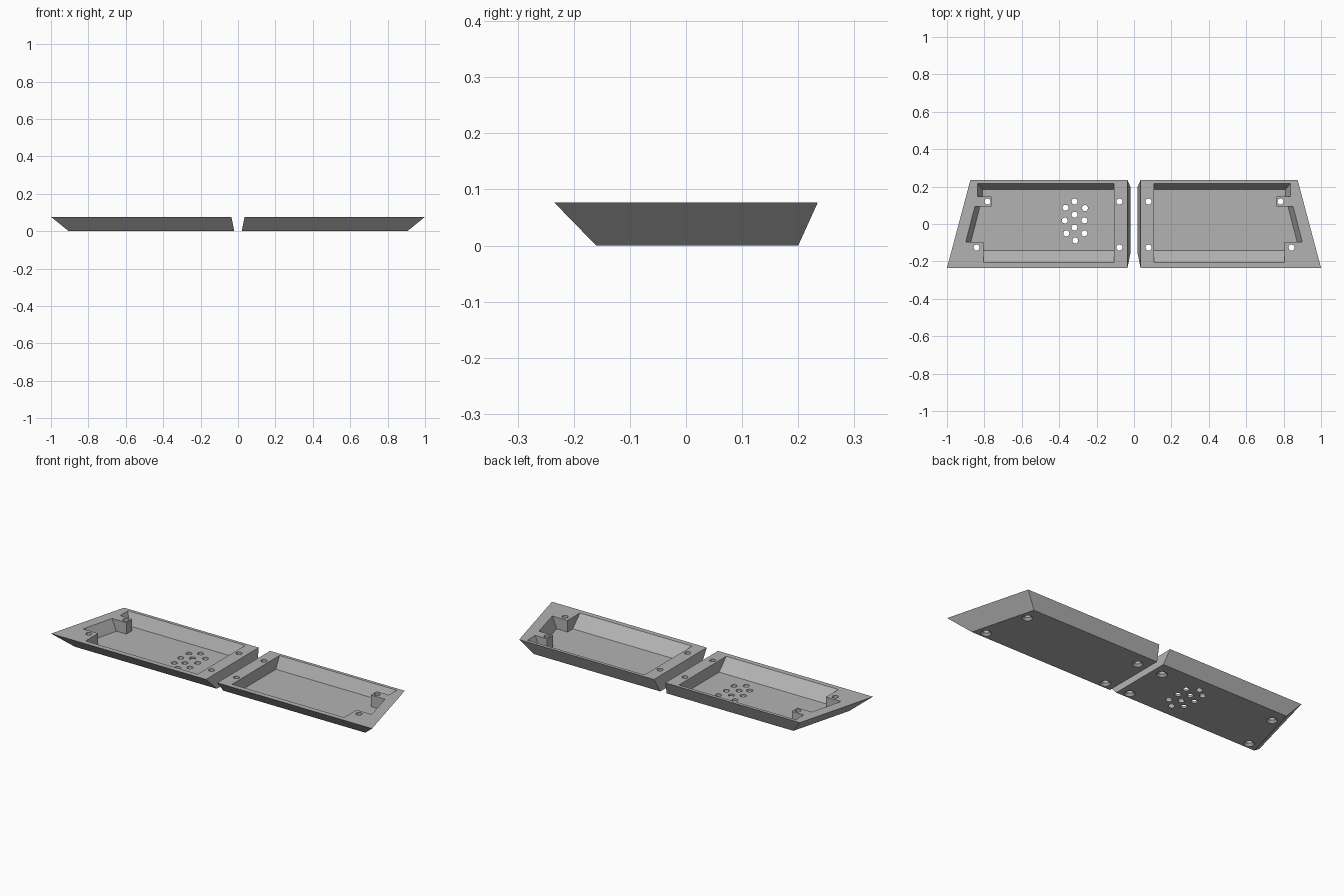
import bpy, bmesh, math

if "Cube" in bpy.data.objects:
    bpy.data.objects.remove(bpy.data.objects["Cube"])

TOP, FLOOR = 0.077, 0.012

grey = bpy.data.materials.new("light grey")
grey.diffuse_color = (0.45, 0.45, 0.45, 1)
grey.use_nodes = True
grey.node_tree.nodes["Principled BSDF"].inputs["Base Color"].default_value = grey.diffuse_color


def loft(name, low, high, z0, z1):
    """Solid between two outlines with equal point counts."""
    bm = bmesh.new()
    a = [bm.verts.new((x, y, z0)) for x, y in low]
    b = [bm.verts.new((x, y, z1)) for x, y in high]
    n = len(a)
    bm.faces.new(a)
    bm.faces.new(b)
    for i in range(n):
        j = (i + 1) % n
        bm.faces.new((a[i], a[j], b[j], b[i]))
    bmesh.ops.recalc_face_normals(bm, faces=bm.faces)
    mesh = bpy.data.meshes.new(name)
    bm.to_mesh(mesh)
    bm.free()
    mesh.materials.append(grey)
    ob = bpy.data.objects.new(name, mesh)
    bpy.context.collection.objects.link(ob)
    return ob


def circle(x, y, r, n=24):
    return [(x + r * math.cos(2 * math.pi * i / n),
             y + r * math.sin(2 * math.pi * i / n)) for i in range(n)]


def cut(target, cutter):
    """Subtract the cutter, then discard it."""
    mod = target.modifiers.new("cut", 'BOOLEAN')
    mod.operation, mod.solver, mod.object = 'DIFFERENCE', 'EXACT', cutter
    dg = bpy.context.evaluated_depsgraph_get()
    mesh = bpy.data.meshes.new_from_object(target.evaluated_get(dg))
    target.modifiers.clear()
    target.data = mesh
    bpy.data.objects.remove(cutter)


def extend(low, high, k):
    """Continue the taper so the cutter passes through the rim."""
    return [(a + (c - a) * k, b + (d - b) * k)
            for (a, b), (c, d) in zip(low, high)]


BOLTS = [(0.783, 0.12), (0.842, -0.126), (0.078, 0.12), (0.078, -0.126)]
GRILLE = [(-0.318, 0.12), (-0.366, 0.087), (-0.262, 0.085), (-0.318, 0.05),
          (-0.37, 0.019), (-0.265, 0.019), (-0.318, -0.019),
          (-0.362, -0.05), (-0.265, -0.05), (-0.314, -0.088)]


def half_tray(name, s):
    def side(pts):
        return [(s * x, y) for x, y in pts]

    # sloped outer body
    body = loft(name,
                side([(0.02, -0.16), (0.905, -0.16), (0.809, 0.20), (0.02, 0.20)]),
                side([(0.035, -0.235), (1.0, -0.235), (0.875, 0.235), (0.035, 0.235)]),
                0, TOP)

    # tapered pocket with corner posts left standing
    low = side([(0.107, -0.142), (0.884, -0.142), (0.810, 0.147),
                (0.810, 0.184), (0.107, 0.184)])
    high = side([(0.107, -0.206), (0.928, -0.206), (0.837, 0.147),
                 (0.837, 0.217), (0.107, 0.217)])
    pocket = loft("pocket", low, extend(low, high, 1.2), FLOOR,
                  FLOOR + (TOP - FLOOR) * 1.2)
    for x, y0, y1 in [(0.805, -0.4, -0.095), (0.762, 0.094, 0.147)]:
        box = side([(x, y0), (1.2, y0), (1.2, y1), (x, y1)])
        cut(pocket, loft("post", box, box, -0.1, 0.2))
    cut(body, pocket)

    # countersunk bolt holes
    for x, y in BOLTS:
        hole = circle(s * x, y, 0.016)
        cut(body, loft("hole", hole, hole, -0.05, 0.15))
        cut(body, loft("sink", circle(s * x, y, 0.0325),
                       circle(s * x, y, 0.0155), -0.005, 0.0125))
    return body


left = half_tray("left_tray", -1)
half_tray("right_tray", 1)

# speaker holes through the left floor
for x, y in GRILLE:
    hole = circle(x, y, 0.016)
    cut(left, loft("hole", hole, hole, -0.05, 0.05))
